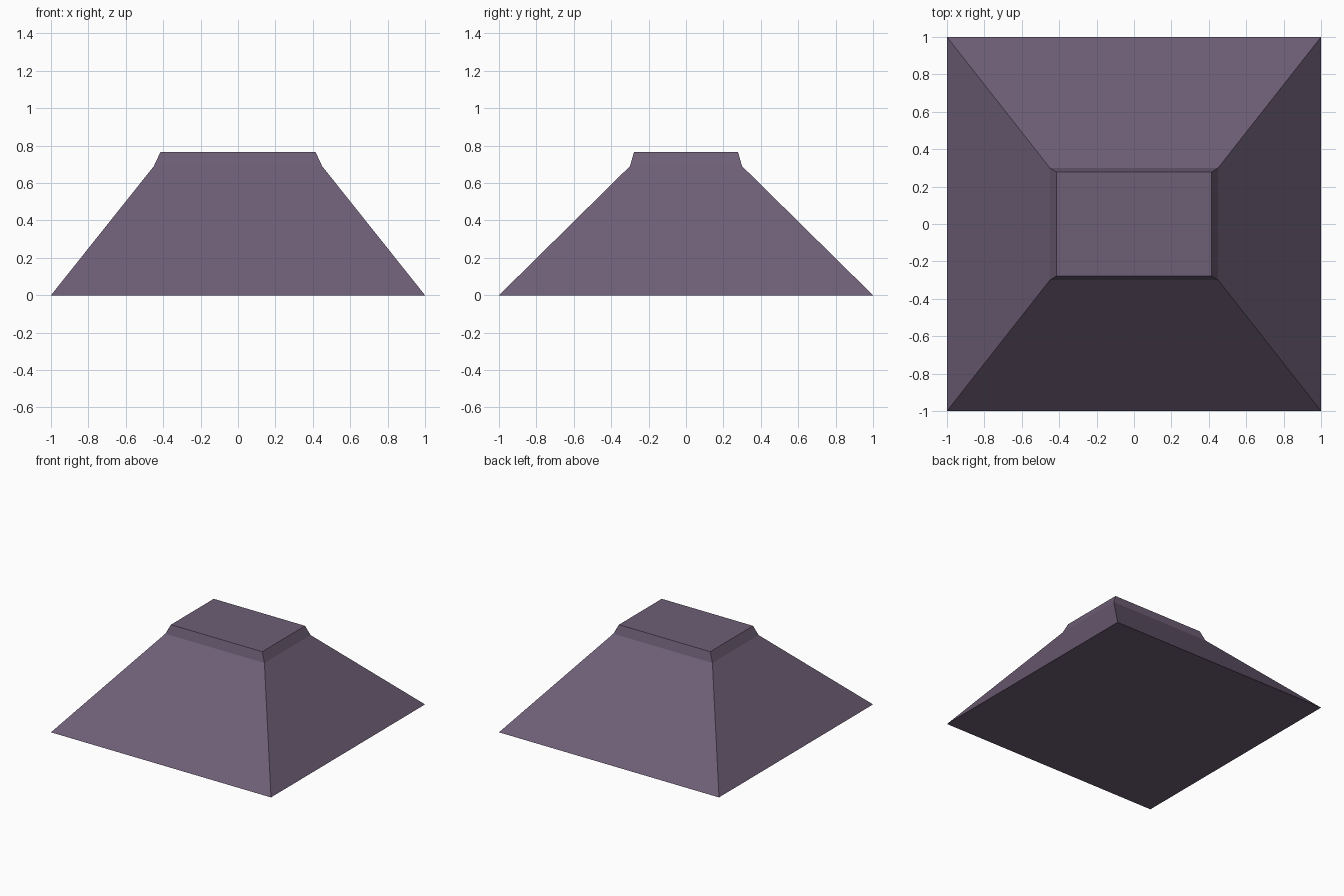
import bpy, bmesh

if "Cube" in bpy.data.objects:
    bpy.data.objects.remove(bpy.data.objects["Cube"])

# One flat colour for the whole model
mat = bpy.data.materials.new("dusty_purple")
mat.diffuse_color = (0.155, 0.112, 0.181, 1.0)
mat.use_nodes = True
mat.node_tree.nodes["Principled BSDF"].inputs["Base Color"].default_value = mat.diffuse_color

# Rectangular levels from the ground up: half width, half depth, height
LEVELS = [(1.0, 1.0, 0.0), (0.45, 0.30, 0.69), (0.415, 0.278, 0.765)]


def ring(bm, hx, hy, z):
    return [bm.verts.new((sx * hx, sy * hy, z))
            for sx, sy in ((-1, -1), (1, -1), (1, 1), (-1, 1))]


bm = bmesh.new()
rings = [ring(bm, *level) for level in LEVELS]

# Sloping sides and steep collar
for low, high in zip(rings, rings[1:]):
    for i in range(4):
        j = (i + 1) % 4
        bm.faces.new((low[i], low[j], high[j], high[i]))

# Closed base and flat top
bm.faces.new(rings[0][::-1])
bm.faces.new(rings[-1])

mesh = bpy.data.meshes.new("tapered_block")
bm.to_mesh(mesh)
bm.free()
mesh.materials.append(mat)
bpy.context.collection.objects.link(bpy.data.objects.new("tapered_block", mesh))
